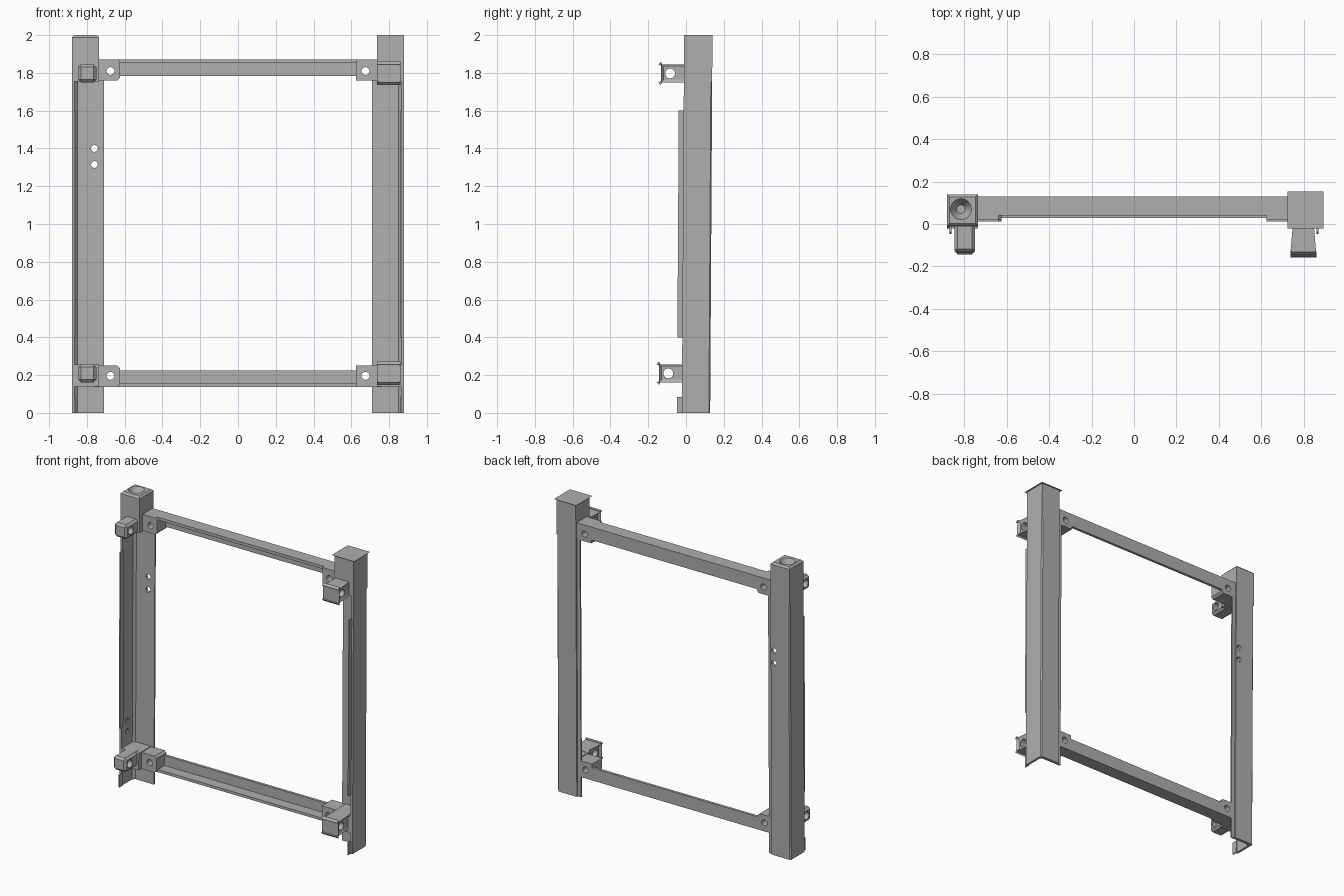
import bpy, bmesh, math
from mathutils import Matrix, Vector

cube = bpy.data.objects.get("Cube")
if cube:
    bpy.data.objects.remove(cube, do_unlink=True)

grey = bpy.data.materials.new("plain grey")
grey.use_nodes = True
GREY = (0.43, 0.43, 0.43, 1)
grey.diffuse_color = GREY
grey.node_tree.nodes["Principled BSDF"].inputs["Base Color"].default_value = GREY


def finish(name, bm, cutters=()):
    """Make the object, cut its holes, then lean it slightly with height."""
    bmesh.ops.recalc_face_normals(bm, faces=bm.faces)
    mesh = bpy.data.meshes.new(name)
    bm.to_mesh(mesh)
    bm.free()
    mesh.materials.append(grey)
    ob = bpy.data.objects.new(name, mesh)
    bpy.context.collection.objects.link(ob)
    for c in cutters:
        mod = ob.modifiers.new("hole", 'BOOLEAN')
        mod.operation, mod.solver, mod.object = 'DIFFERENCE', 'EXACT', c
    if cutters:
        deps = bpy.context.evaluated_depsgraph_get()
        cut = bpy.data.meshes.new_from_object(ob.evaluated_get(deps))
        ob.modifiers.clear()
        ob.data = cut
        for c in cutters:
            bpy.data.objects.remove(c, do_unlink=True)
    for v in ob.data.vertices:
        v.co.y += 0.006 * (v.co.z - 2)
    return ob


def box(name, s, x, y, z, bevel=0.0, pick=None, cutters=()):
    """Box from ranges; s mirrors it in x; pick chooses the edges to bevel."""
    bm = bmesh.new()
    bmesh.ops.create_cube(bm, size=1)
    for v in bm.verts:
        v.co = Vector([(r[0] + r[1]) / 2 + c * (r[1] - r[0]) for r, c in zip((x, y, z), v.co)])
        v.co.x *= s
    if bevel:
        edges = [e for e in bm.edges if pick is None or pick(e)]
        bmesh.ops.bevel(bm, geom=edges, offset=bevel, segments=1, affect='EDGES')
    return finish(name, bm, cutters)


def drill(axis, at, r, depth, r2=None):
    """Helper cutter: cylinder or cone along an axis."""
    bm = bmesh.new()
    bmesh.ops.create_cone(bm, cap_ends=True, segments=24, radius1=r,
                          radius2=r if r2 is None else r2, depth=depth)
    turn = {'x': Matrix.Rotation(math.pi / 2, 3, 'Y'),
            'y': Matrix.Rotation(math.pi / 2, 3, 'X'),
            'z': Matrix.Identity(3)}[axis]
    for v in bm.verts:
        v.co = turn @ v.co + Vector(at)
    mesh = bpy.data.meshes.new("hole_cutter")
    bm.to_mesh(mesh)
    bm.free()
    ob = bpy.data.objects.new("hole_cutter", mesh)
    bpy.context.collection.objects.link(ob)
    ob.hide_render = True
    return ob


def angle_post(name, s, cutters):
    """L-section upright: outer wall, back wall and a recessed inner lip."""
    profile = [(-.88, -.01), (-.865, -.01), (-.865, .105), (-.85, .12), (-.71, .12),
               (-.71, .13), (-.735, .13), (-.735, .14), (-.873, .14), (-.88, .133)]
    bm = bmesh.new()
    face = bm.faces.new([bm.verts.new((s * x, y, 0)) for x, y in profile])
    new = bmesh.ops.extrude_face_region(bm, geom=[face])["geom"]
    for v in new:
        if isinstance(v, bmesh.types.BMVert):
            v.co.z = 1.78
    return finish(name, bm, cutters)


def top_edge(e):
    return all(v.co.z > 1.98 for v in e.verts)


def inner_edge(e):
    a, b = e.verts
    return abs(a.co.x) < .65 and abs(b.co.x) < .65 and abs(a.co.z - b.co.z) < .01


# Uprights with their heads, lips and brackets
for side, s in (("right", -1), ("left", 1)):
    holes, socket = [], []
    m = -s
    if side == "right":
        holes = [drill('y', (-.76, .13, z), .018, .1) for z in (1.315, 1.4)]
        holes += [drill('x', (-.865, .05, z), .018, .016) for z in (.35, .42)]
        socket = [drill('z', (-.815, .07, 1.975), .02, .052, .05)]
    angle_post(side + "_post", m, holes)
    box(side + "_post_head", m, (-.88, -.735), (-.01, .14), (1.755, 2), .012, top_edge, socket)
    box(side + "_foot_block", m, (-.87, -.735), (-.01, .125), (.14, .255))
    box(side + "_long_lip", m, (-.868, -.86), (-.036, 0), (.4, 1.6))
    box(side + "_foot_lip", m, (-.868, -.86), (-.036, 0), (0, .085))

    for level, arm_z, tab_z, hole_z in (("upper", 1.75, 1.76, 1.81), ("lower", .162, .138, .196)):
        pin = drill('x', (m * -.8, -.083, arm_z + .047), .026, .3)
        box(f"{side}_{level}_arm", m, (-.845, -.75), (-.132, .02),
            (arm_z, arm_z + .095), .014,
            lambda e: any(v.co.y < -.1 for v in e.verts), [pin])
        bolt = drill('y', (m * -.675, .07, hole_z), .021, .3)
        box(f"{side}_{level}_tab", m, (-.76, -.625), (.022, .13),
            (tab_z, tab_z + .112), .014, inner_edge and (
                lambda e: all(abs(v.co.x) < .65 for v in e.verts)
                and abs(e.verts[0].co.y - e.verts[1].co.y) > .05), [bolt])

# Angle-section cross rails: a back plate and a shelf each
for level, plate, shelf in (("upper", (1.783, 1.872), (1.852, 1.872)),
                            ("lower", (.138, .224), (.138, .156))):
    box(level + "_rail_plate", 1, (-.64, .64), (.112, .13), plate)
    box(level + "_rail_shelf", 1, (-.64, .64), (.04, .125), shelf)
